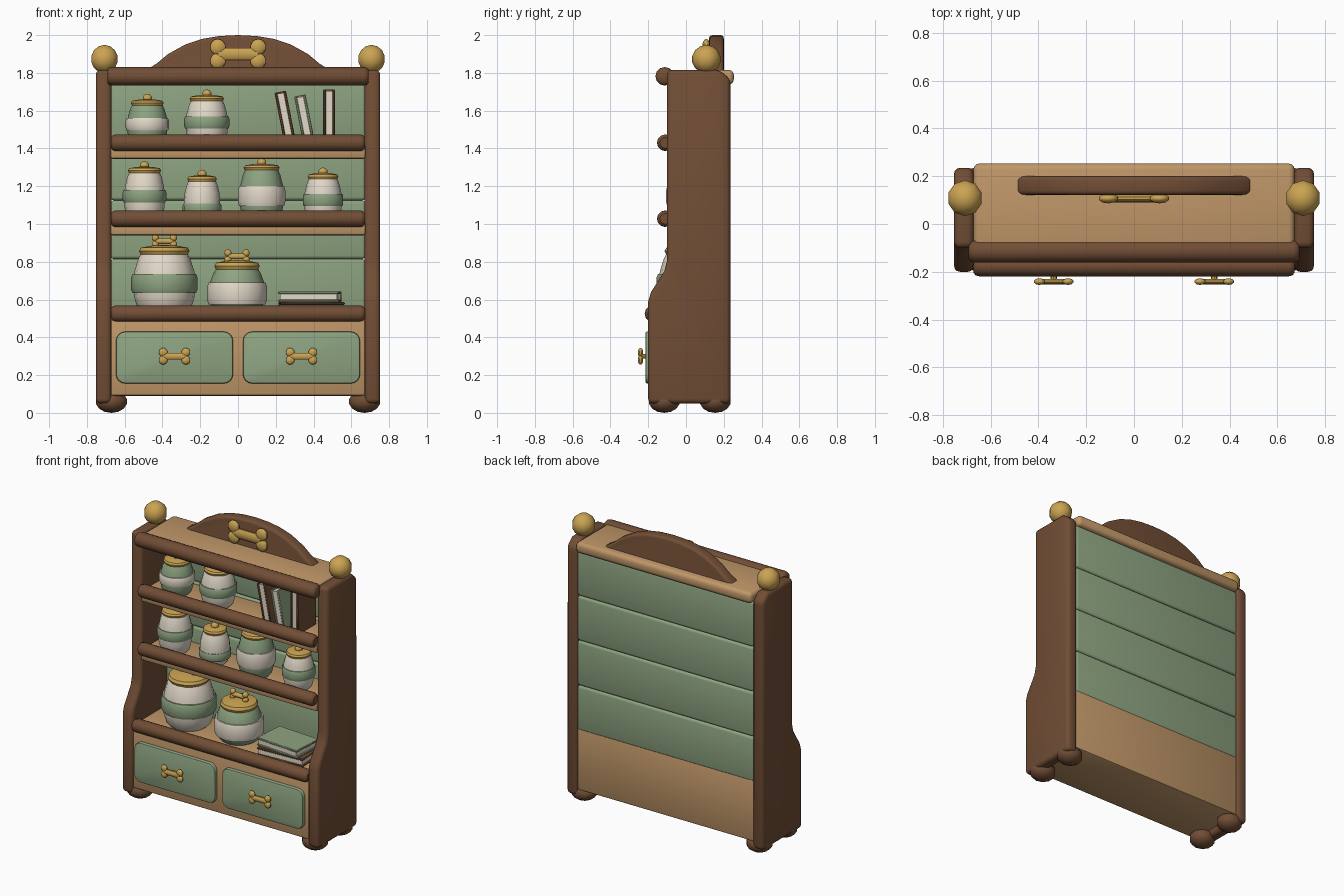
import bpy, bmesh, math
from mathutils import Matrix, Vector

if "Cube" in bpy.data.objects:
    bpy.data.objects.remove(bpy.data.objects["Cube"])

COLORS = {"brown": (0.165, 0.075, 0.036), "tan": (0.53, 0.31, 0.14), "sage": (0.27, 0.37, 0.22),
          "cream": (0.76, 0.69, 0.58), "gold": (0.60, 0.37, 0.085)}
MATS = {}
for key, c in COLORS.items():
    MATS[key] = bpy.data.materials.new(key)
    MATS[key].diffuse_color = (*c, 1)


def finish(name, bm, color, angle=40):
    bmesh.ops.recalc_face_normals(bm, faces=bm.faces)
    me = bpy.data.meshes.new(name)
    bm.to_mesh(me)
    bm.free()
    me.materials.append(MATS[color])
    me.shade_smooth()
    me.set_sharp_from_angle(angle=math.radians(angle))
    ob = bpy.data.objects.new(name, me)
    bpy.context.collection.objects.link(ob)
    return ob


def bevel(bm, width, seg=3):
    if width:
        edges = [e for e in bm.edges if e.calc_face_angle(0) > 0.65]
        bmesh.ops.bevel(bm, geom=edges, offset=width, segments=seg, profile=0.5, affect='EDGES')


def box(name, color, x, y, z, width=0.01, seg=2, matrix=None):
    """Bevelled box from (min, max) pairs."""
    bm = bmesh.new()
    bmesh.ops.create_cube(bm, size=1)
    for v in bm.verts:
        v.co = Vector([(a + b) / 2 + c * (b - a) for (a, b), c in zip((x, y, z), v.co)])
    bevel(bm, width, seg)
    if matrix:
        bm.transform(matrix)
    return finish(name, bm, color)


def prism(name, color, pts, depth, width, seg=3):
    """3D outline extruded along the depth vector."""
    bm = bmesh.new()
    f = bm.faces.new([bm.verts.new(p) for p in pts])
    r = bmesh.ops.extrude_face_region(bm, geom=[f])
    bmesh.ops.translate(bm, vec=depth, verts=[g for g in r["geom"] if isinstance(g, bmesh.types.BMVert)])
    if f.is_valid and len(bm.faces) < len(pts) + 2:
        bm.faces.new(f.verts)
    bmesh.ops.recalc_face_normals(bm, faces=bm.faces)
    bevel(bm, width, seg)
    return finish(name, bm, color)


def lathe(name, color, prof, loc, seg=16, axis=None):
    """Profile of (radius, height) turned round z; ends on the axis close it."""
    bm = bmesh.new()
    vs = [bm.verts.new((r, 0, z)) for r, z in prof]
    es = [bm.edges.new(p) for p in zip(vs, vs[1:])]
    bmesh.ops.spin(bm, geom=vs + es, cent=(0, 0, 0), axis=(0, 0, 1), angle=2 * math.pi, steps=seg)
    bmesh.ops.remove_doubles(bm, verts=bm.verts, dist=1e-5)
    bm.transform(Matrix.Translation(loc) @ (axis or Matrix.Identity(4)))
    return finish(name, bm, color)


def ball(name, color, loc, scale, seg=10, rings=7):
    bm = bmesh.new()
    bmesh.ops.create_uvsphere(bm, u_segments=seg, v_segments=rings, radius=1,
                              matrix=Matrix.Translation(loc) @ Matrix.Diagonal((*scale, 1)))
    return finish(name, bm, color)


def bone(name, loc, half, r, flat=0.5):
    """Bone ornament lying along x."""
    bm = bmesh.new()
    bmesh.ops.create_cone(bm, cap_ends=True, segments=10, radius1=r * 0.8, radius2=r * 0.8, depth=2 * (half - r),
                          matrix=Matrix.Rotation(math.pi / 2, 4, 'Y'))
    for sx in (-1, 1):
        for sz in (-1, 1):
            bmesh.ops.create_uvsphere(bm, u_segments=10, v_segments=7, radius=r,
                                      matrix=Matrix.Translation((sx * (half - r), 0, sz * r * 0.85)))
    bm.transform(Matrix.Translation(loc) @ Matrix.Diagonal((1, flat, 1, 1)))
    return finish(name, bm, "gold")


# Side panels, feet and finials
SIDE = [(-0.2, 0.05), (-0.2, 0.59), (-0.185, 0.64), (-0.115, 0.75), (-0.1, 0.81), (-0.1, 1.815),
        (0.18, 1.815), (0.235, 1.765), (0.235, 0.05)]
for s, side in ((-1, "left"), (1, "right")):
    prism(side + "_side_panel", "brown", [(s * 0.67, y, z) for y, z in SIDE], (s * 0.083, 0, 0), 0.025)
    for y, end in ((-0.115, "front"), (0.155, "back")):
        ball(f"{side}_{end}_foot", "brown", (s * 0.67, y, 0.06), (0.088, 0.082, 0.06))
    ball(side + "_finial", "gold", (s * 0.707, 0.108, 1.873), (0.075, 0.077, 0.075))

# Carcass: base cabinet, shelves, top
box("base_cabinet", "tan", (-0.675, 0.675), (-0.19, 0.225), (0.09, 0.53), 0.015)
for i, z in enumerate((0.94, 1.345)):
    box(f"shelf_{i + 1}", "tan", (-0.675, 0.675), (-0.1, 0.2), (z, z + 0.075), 0.012)
box("top_board", "tan", (-0.672, 0.672), (-0.1, 0.253), (1.74, 1.815), 0.025, 3)

# Back planks with pillowed edges
for i in range(4):
    z = 0.505 + i * 0.31
    box(f"back_plank_{i + 1}", "sage", (-0.675, 0.675), (0.175, 0.228), (z, z + 0.31), 0.018, 3)

# Rounded front rails
for i, (z, y, hx, r) in enumerate(((0.525, -0.175, 0.672, 0.044), (1.028, -0.11, 0.672, 0.044),
                                   (1.43, -0.11, 0.672, 0.044), (1.782, -0.113, 0.692, 0.049))):
    lathe(f"front_rail_{i + 1}", "brown",
          [(0, -hx), (r * 0.65, -hx), (r * 0.92, -hx + 0.01), (r, -hx + 0.025),
           (r, hx - 0.025), (r * 0.92, hx - 0.01), (r * 0.65, hx), (0, hx)],
          (0, y, z), 12, Matrix.Rotation(math.pi / 2, 4, 'Y'))

# Arched crest with bone ornament
HALF = [(0.5, 1.79), (0.485, 1.815), (0.43, 1.85), (0.37, 1.9), (0.28, 1.95), (0.19, 1.98), (0.1, 1.995)]
arch = HALF + [(0, 2.0)] + [(-x, z) for x, z in reversed(HALF)]
prism("crest", "brown", [(x, 0.122, z) for x, z in arch], (0, 0.078, 0), 0.018)
bone("crest_bone", (0, 0.107, 1.9), 0.15, 0.043)

# Drawers and bone handles
for s, side in ((-1, "left"), (1, "right")):
    x = s * 0.336
    bm = bmesh.new()
    bmesh.ops.create_cube(bm, size=1, matrix=Matrix.Translation((x, -0.195, 0.293)) @ Matrix.Diagonal((0.62, 0.04, 0.275, 1)))
    corners = [e for e in bm.edges if abs(e.verts[0].co.y - e.verts[1].co.y) > 0.01]
    bmesh.ops.bevel(bm, geom=corners, offset=0.05, segments=4, profile=0.5, affect='EDGES')
    bevel(bm, 0.009, 2)
    finish(side + "_drawer", bm, "sage")
    lathe(side + "_handle_stem", "gold", [(0, -0.02), (0.013, -0.02), (0.013, 0.02), (0, 0.02)],
          (x, -0.225, 0.3), 8, Matrix.Rotation(math.pi / 2, 4, 'X'))
    bone(side + "_handle_bone", (x, -0.241, 0.3), 0.084, 0.024, 0.6)

# Jars: x, base, lid bottom, radius, body colour, band colour, band bottom, band top, bone on lid
JARS = [(-0.48, 1.418, 1.632, 0.107, "sage", "cream", 1.495, 1.56, 0),
        (-0.165, 1.418, 1.655, 0.112, "cream", "sage", 1.505, 1.57, 0),
        (-0.495, 1.013, 1.275, 0.108, "cream", "sage", 1.115, 1.18, 0),
        (-0.19, 1.013, 1.23, 0.096, "cream", "sage", 1.055, 1.108, 0),
        (0.125, 1.013, 1.29, 0.117, "sage", "cream", 1.095, 1.2, 0),
        (0.45, 1.013, 1.242, 0.1, "cream", "sage", 1.095, 1.16, 0),
        (-0.39, 0.53, 0.845, 0.165, "cream", "sage", 0.635, 0.735, 1),
        (-0.005, 0.53, 0.765, 0.148, "sage", "cream", 0.575, 0.69, 1)]
BODY = [(0, 0), (0.72, 0), (0.86, 0.07), (0.97, 0.27), (1, 0.48), (0.96, 0.7), (0.84, 0.9), (0.74, 1), (0, 1)]
for i, (x, b, t, R, col, band, b0, b1, big) in enumerate(JARS):
    n, loc = f"jar_{i + 1}", (x, 0.02, 0)
    lathe(n + "_body", col, [(r * R, b + h * (t - b)) for r, h in BODY], loc)
    d = (b1 - b0) * 0.2
    lathe(n + "_band", band, [(0.85 * R, b0), (1.02 * R, b0), (1.07 * R, b0 + d), (1.07 * R, b1 - d),
                              (1.02 * R, b1), (0.85 * R, b1)], loc)
    k = 0.04 if big else 0.027
    lathe(n + "_lid", "gold", [(0, t - 0.008), (0.75 * R, t - 0.008), (0.81 * R, t + 0.3 * k), (0.75 * R, t + 0.75 * k),
                               (0.4 * R, t + k), (0, t + 1.1 * k)], loc)
    if big:
        bone(n + "_lid_bone", (x, 0.02, t + k + 0.024), 0.068, 0.02, 1)
    else:
        ball(n + "_lid_knob", "gold", (x, 0.02, t + k + 0.008), (0.026, 0.026, 0.022))


def book(name, color, size, matrix):
    """Book standing on its end: pages, two covers and a spine at the back."""
    w, d, h = (v / 2 for v in size)
    c = 0.014
    box(name + "_pages", "cream", (-w + c, w - c), (-d + 0.006, d - 0.004), (0.008, 2 * h - 0.008), 0, 1, matrix)
    for s, part in ((-1, "_left_cover"), (1, "_right_cover")):
        box(name + part, color, sorted((s * w, s * (w - c))), (-d, d), (0, 2 * h), 0.004, 1, matrix)
    box(name + "_spine", color, (-w, w), (d - 0.01, d + 0.006), (0, 2 * h), 0.004, 1, matrix)


# Leaning and upright books on the top shelf
for i, (x, tilt, h, col) in enumerate(((0.278, -11, 0.285, "brown"), (0.378, -11, 0.265, "sage"), (0.482, 0, 0.292, "brown"))):
    book(f"standing_book_{i + 1}", col, (0.062, 0.19, h),
         Matrix.Translation((x, 0.02, 1.42)) @ Matrix.Rotation(math.radians(tilt), 4, 'Y'))

# Stacked books on the bottom shelf
for i, (x, z, w, turn, col) in enumerate(((0.39, 0.557, 0.34, 3, "brown"), (0.38, 0.614, 0.32, -4, "sage"))):
    book(f"stacked_book_{i + 1}", col, (0.058, 0.22, w),
         Matrix.Translation((x, 0, z)) @ Matrix.Rotation(math.radians(turn), 4, 'Z')
         @ Matrix.Rotation(math.pi / 2, 4, 'Y') @ Matrix.Translation((0, 0, -w / 2)))

for m in bpy.data.materials:
    if m.users and not m.is_grease_pencil:
        m.use_nodes = True
        m.node_tree.nodes["Principled BSDF"].inputs["Base Color"].default_value = m.diffuse_color
